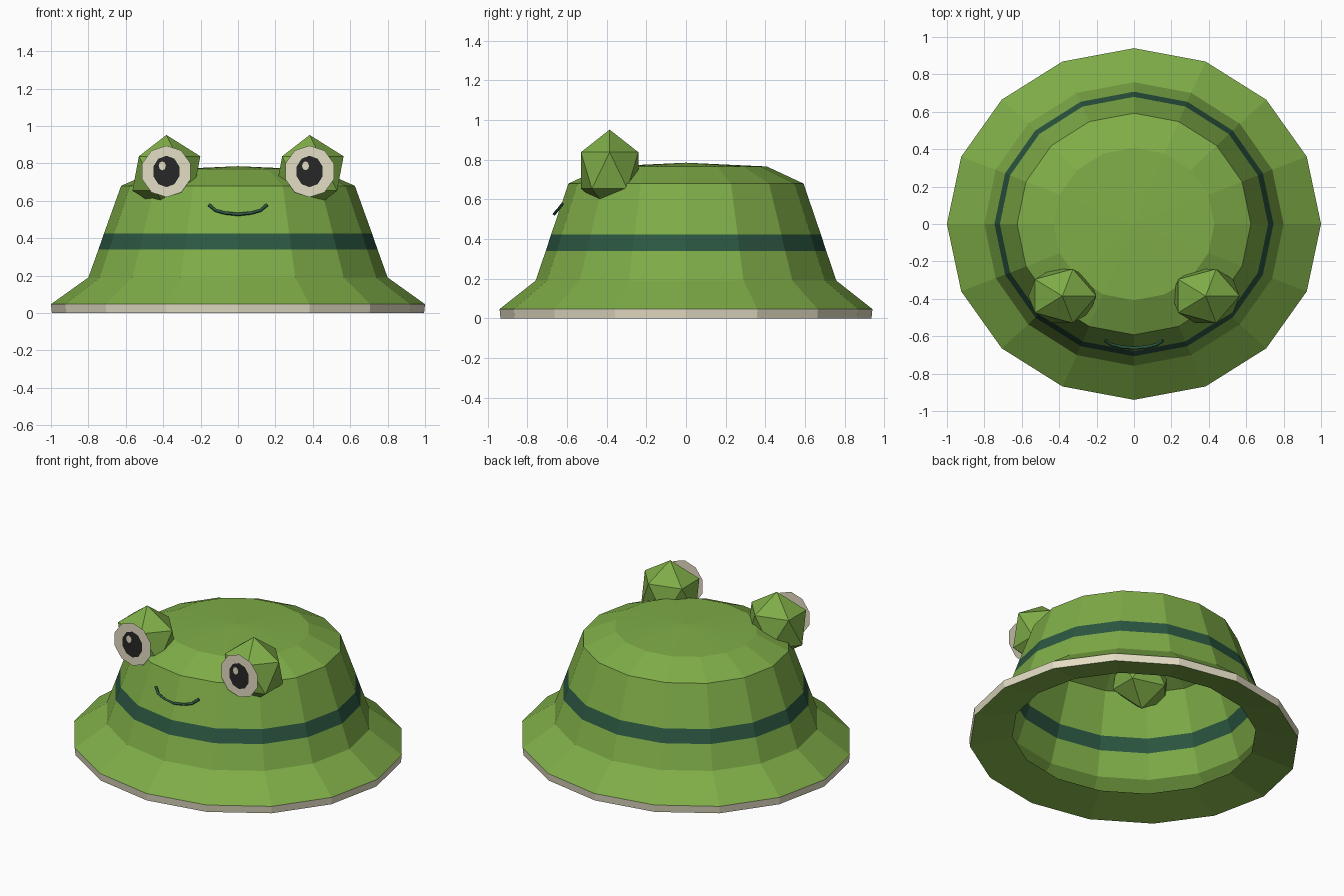
import bpy, bmesh, math
from mathutils import Matrix

cube = bpy.data.objects.get("Cube")
if cube:
    bpy.data.objects.remove(cube)


def material(name, rgb):
    m = bpy.data.materials.new(name)
    m.use_nodes = True
    m.diffuse_color = (*rgb, 1)
    bsdf = next(n for n in m.node_tree.nodes if n.type == 'BSDF_PRINCIPLED')
    bsdf.inputs["Base Color"].default_value = (*rgb, 1)
    return m


GREEN = material("leaf green", (0.212, 0.418, 0.064))
TEAL = material("dark teal", (0.025, 0.095, 0.054))
CREAM = material("cream", (0.775, 0.725, 0.55))
BLACK = material("soft black", (0.02, 0.02, 0.022))


def finish(name, bm, *mats):
    mesh = bpy.data.meshes.new(name)
    bm.to_mesh(mesh)
    bm.free()
    for m in mats:
        mesh.materials.append(m)
    obj = bpy.data.objects.new(name, mesh)
    bpy.context.collection.objects.link(obj)


# Hat: thin 16-sided oval shell, from the crown's middle down to the rim,
# then back inwards as the underside of the brim
SIDES = 16
profile = [(0, .785), (.43, .766), (.625, .68), (.717, .424), (.746, .34),
           (.80, .19), (1, .047), (.995, 0), (.735, .06)]
# Material of each strip between neighbouring profile points: 0 green, 1 teal, 2 cream
strip_colour = {3: 1, 6: 2}

bm = bmesh.new()
rings = []
for r, z in profile:
    if r == 0:
        rings.append([bm.verts.new((0, 0, z))] * SIDES)
        continue
    depth = r * (.948 if r < .9 else .94)
    angles = [math.tau * i / SIDES for i in range(SIDES)]
    rings.append([bm.verts.new((r * math.cos(a), depth * math.sin(a), z))
                  for a in angles])
for s, (a, b) in enumerate(zip(rings, rings[1:])):
    for i in range(SIDES):
        j = (i + 1) % SIDES
        corners = list(dict.fromkeys([a[i], b[i], b[j], a[j]]))
        bm.faces.new(corners).material_index = strip_colour.get(s, 0)
finish("hat", bm, GREEN, TEAL, CREAM)


# Eyes: faceted ball with flat plates for white, pupil and glint
def plate(name, centre, rx, rz, sides, mat):
    bm = bmesh.new()
    bmesh.ops.create_circle(bm, cap_ends=True, segments=sides, radius=1)
    bmesh.ops.transform(bm, verts=bm.verts, matrix=Matrix.Translation(centre)
                        @ Matrix.Rotation(math.pi / 2, 4, 'X')
                        @ Matrix.Diagonal((rx, rz, 1, 1)))
    finish(name, bm, mat)


for side, x in (("right", -.383), ("left", .383)):
    bm = bmesh.new()
    bmesh.ops.create_icosphere(bm, subdivisions=1, radius=1)
    bmesh.ops.transform(bm, verts=bm.verts,
                        matrix=Matrix.Translation((x, -.385, .746))
                        @ Matrix.Diagonal((.203, .17, .206, 1)))
    finish(side + "_eye_ball", bm, GREEN)
    plate(side + "_eye_white", (x, -.533, .757), .136, .138, 10, CREAM)
    plate(side + "_pupil", (x, -.537, .757), .073, .084, 10, BLACK)
    plate(side + "_glint", (x - .022, -.541, .787), .019, .024, 8, CREAM)

# Smile: thin bevelled curve in front of the crown
half = [(.155, -.622, .578), (.12, -.645, .549), (.07, -.657, .535)]
path = [(-x, y, z) for x, y, z in half] + [(0, -.664, .527)] + half[::-1]
curve = bpy.data.curves.new("smile", 'CURVE')
curve.dimensions = '3D'
curve.bevel_depth = .009
curve.bevel_resolution = 0
curve.use_fill_caps = True
spline = curve.splines.new('POLY')
spline.points.add(len(path) - 1)
for p, co in zip(spline.points, path):
    p.co = (*co, 1)
curve.materials.append(TEAL)
bpy.context.collection.objects.link(bpy.data.objects.new("smile", curve))
